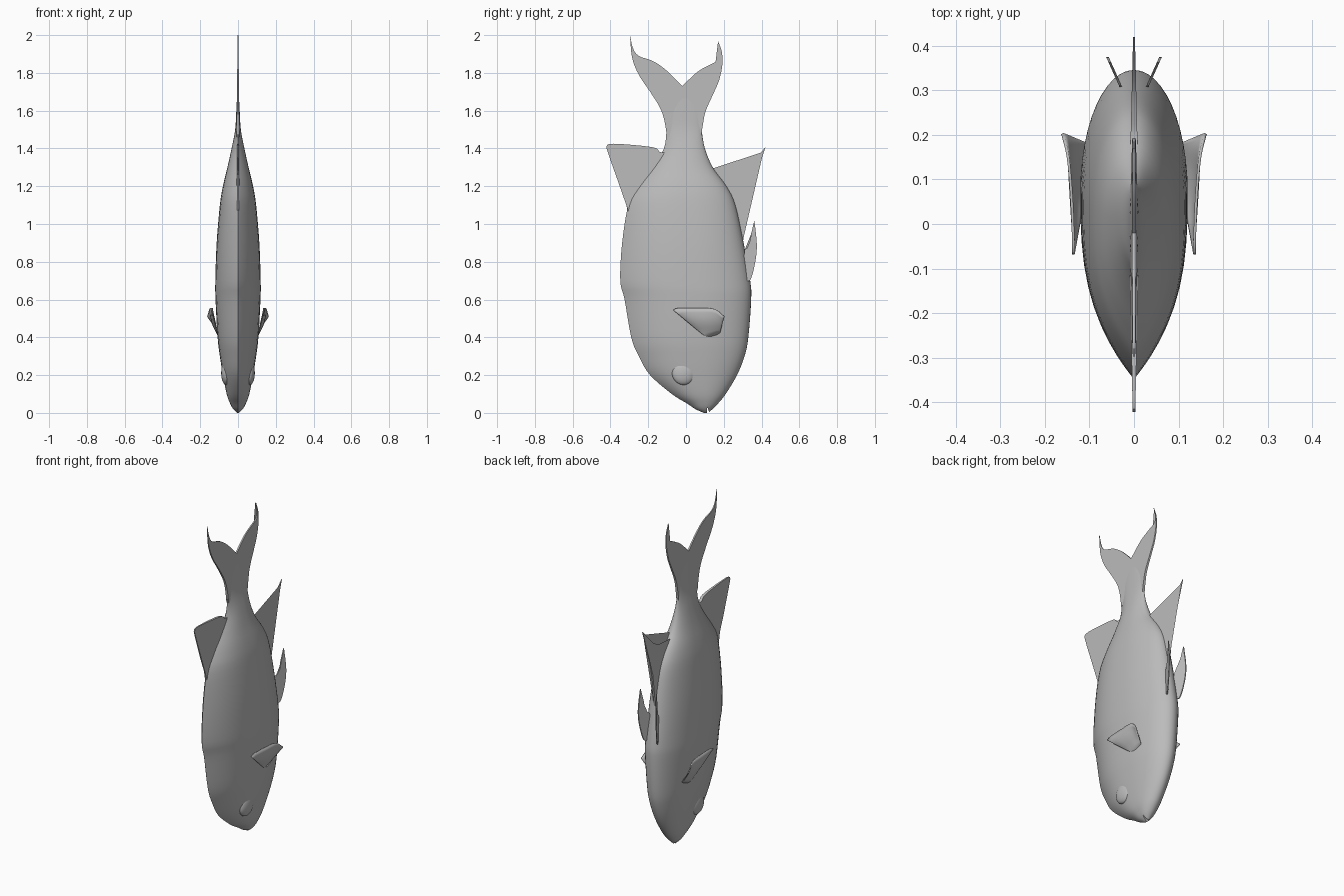
import bpy, bmesh, math
from mathutils import Vector

default = bpy.data.objects.get("Cube")
if default:
    bpy.data.objects.remove(default, do_unlink=True)

grey = bpy.data.materials.new("plain grey")
grey.use_nodes = True
COLOUR = (0.5, 0.5, 0.5, 1)
grey.diffuse_color = COLOUR
grey.node_tree.nodes["Principled BSDF"].inputs["Base Color"].default_value = COLOUR


def finish(bm, name, angle=45):
    """Turn a bmesh into a smooth-shaded grey object."""
    bmesh.ops.recalc_face_normals(bm, faces=bm.faces)
    mesh = bpy.data.meshes.new(name)
    bm.to_mesh(mesh)
    bm.free()
    mesh.materials.append(grey)
    obj = bpy.data.objects.new(name, mesh)
    bpy.context.collection.objects.link(obj)
    bpy.ops.object.select_all(action="DESELECT")
    obj.select_set(True)
    bpy.context.view_layer.objects.active = obj
    bpy.ops.object.shade_smooth_by_angle(angle=math.radians(angle))
    return obj


def spline(points, steps):
    """Catmull-Rom curve through points of any dimension."""
    pts = [Vector(p) for p in points]
    pts = [2 * pts[0] - pts[1]] + pts + [2 * pts[-1] - pts[-2]]
    out = []
    for a, b, c, d in zip(pts, pts[1:], pts[2:], pts[3:]):
        for i in range(steps):
            t = i / steps
            out.append(0.5 * (2 * b + (c - a) * t + (2 * a - 5 * b + 4 * c - d) * t ** 2
                              + (3 * b - a - 3 * c + d) * t ** 3))
    return out + [pts[-2]]


def skin(bm, rows, closed):
    """Join rows of points with quads."""
    rows = [[bm.verts.new(p) for p in row] for row in rows]
    n = len(rows[0])
    for low, high in zip(rows, rows[1:]):
        for i in range(n if closed else n - 1):
            j = (i + 1) % n
            bm.faces.new((low[i], low[j], high[j], high[i]))
    return rows


def plate_fin(name, curves, half_thickness, middle=lambda y: 0):
    """Thin fin from (y, z) edge curves that meet at sharp corners."""
    outline = [p for curve in curves for p in spline(curve, 4)[:-1]]
    bm = bmesh.new()
    sides = [[(middle(y) + s * half_thickness(y, z), y, z) for y, z in outline]
             for s in (-1, 1)]
    rows = skin(bm, sides, True)
    caps = [bm.faces.new(row) for row in rows]
    bmesh.ops.triangulate(bm, faces=caps)
    return finish(bm, name, 35)


# Body: sections given as height, back edge, belly edge, half width
sections = [
    (0, .095, .118, .004), (.02, .05, .14, .025), (.05, .005, .17, .042),
    (.1, -.075, .21, .06), (.2, -.19, .27, .08), (.3, -.25, .31, .096),
    (.4, -.29, .33, .108), (.6, -.325, .345, .119), (.7, -.348, .34, .12),
    (.9, -.338, .305, .113), (1.1, -.305, .262, .096), (1.2, -.25, .215, .08),
    (1.3, -.175, .142, .056), (1.4, -.117, .1, .034), (1.5, -.103, .083, .015),
    (1.6, -.1, .075, .009), (1.7, -.06, .03, .004),
]
SEGMENTS = 48
body_rows = []
for z, back, belly, width in spline(sections, 4):
    centre = back + 0.6 * (belly - back)
    ring = []
    for i in range(SEGMENTS):
        angle = math.tau * i / SEGMENTS
        c, s = math.cos(angle), math.sin(angle)
        if c < 0:   # keeled back
            x = math.copysign(1 - abs(c) ** 2.8, s)
            y = centre + c * (centre - back)
        else:       # round belly
            x, y = s, centre + c * (belly - centre)
        ring.append((x * width, y, z))
    body_rows.append(ring)
bm = bmesh.new()
rows = skin(bm, body_rows, True)
bm.faces.new(rows[0])
bm.faces.new(rows[-1])
body = finish(bm, "body")

# Mouth: a small wedge cut across the snout
bm = bmesh.new()
wedge = [(.108, -.02), (.13, -.02), (.113, .032)]
rows = skin(bm, [[(x, y, z) for y, z in wedge] for x in (-.1, .1)], True)
for row in rows:
    bm.faces.new(row)
cutter = finish(bm, "mouth_cutter")
cutter.hide_render = True
cutter.hide_viewport = True
cut = body.modifiers.new("mouth", "BOOLEAN")
cut.operation = "DIFFERENCE"
cut.solver = "EXACT"
cut.object = cutter

# Tail, thinning towards its tips
plate_fin("tail_fin", [
    [(-.1, 1.46), (-.115, 1.55), (-.14, 1.62), (-.19, 1.7), (-.25, 1.79), (-.285, 1.88), (-.297, 2)],
    [(-.297, 2), (-.28, 1.93), (-.25, 1.89), (-.17, 1.86), (-.1, 1.81), (-.02, 1.73)],
    [(-.02, 1.73), (.06, 1.805), (.13, 1.845), (.175, 1.868), (.185, 1.91), (.17, 1.968)],
    [(.17, 1.968), (.19, 1.91), (.192, 1.84), (.175, 1.76), (.145, 1.69), (.105, 1.6),
     (.09, 1.53), (.08, 1.46)],
    [(.08, 1.46), (-.1, 1.46)],
], lambda y, z: 0.002 + 0.011 * (2 - z))

# Back fin
plate_fin("dorsal_fin", [
    [(-.3, 1), (-.312, 1.1), (-.35, 1.2), (-.39, 1.31), (-.422, 1.405)],
    [(-.422, 1.405), (-.405, 1.424), (-.3, 1.42), (-.17, 1.405), (-.14, 1.382), (-.11, 1.378)],
    [(-.11, 1.378), (-.13, 1.25), (-.3, 1)],
], lambda y, z: 0.003 + 0.02 * max(0, y + .42))

# Belly fin near the tail
plate_fin("anal_fin", [
    [(.13, 1.29), (.18, 1.25), (.24, 1.258), (.32, 1.3), (.42, 1.405)],
    [(.42, 1.405), (.385, 1.3), (.345, 1.19), (.32, 1.08), (.308, .97), (.3, .88)],
    [(.3, .88), (.2, 1.1), (.13, 1.29)],
], lambda y, z: 0.002 + 0.025 * max(0, .42 - y))

for side, label in ((1, "left"), (-1, "right")):
    # Paired belly fins, splayed outwards
    plate_fin(label + "_pelvic_fin", [
        [(.3, .72), (.338, .7), (.365, .79), (.375, .89), (.362, 1.02)],
        [(.362, 1.02), (.346, .95), (.335, .89), (.31, .86)],
        [(.31, .86), (.3, .72)],
    ], lambda y, z: 0.003, lambda y, s=side: s * (.035 + .45 * (y - .32)))

    # Cupped side fin, fanning out from a narrow root
    tip_edge = spline([(.136, -.068, .545), (.136, -.04, .555), (.14, .06, .556),
                       (.148, .15, .55), (.161, .203, .51)], 4)
    root_edge = [Vector((.1, .12, .39)).lerp(Vector((.1, .18, .425)), i / 16) for i in range(17)]
    grid = []
    for k in range(7):
        t = k / 6
        row = []
        for i, (root, tip) in enumerate(zip(root_edge, tip_edge)):
            p = root.lerp(tip, t)
            bulge = .018 * math.sin(math.pi * t) * math.sin(math.pi * i / 16)
            row.append((side * (p.x + bulge), p.y, p.z))
        grid.append(row)
    bm = bmesh.new()
    skin(bm, grid, False)
    fin = finish(bm, label + "_pectoral_fin")
    thick = fin.modifiers.new("thickness", "SOLIDIFY")
    thick.thickness = 0.006
    thick.offset = 0

    # Eye, a shallow bulge
    bm = bmesh.new()
    bmesh.ops.create_uvsphere(bm, u_segments=32, v_segments=16, radius=1)
    for v in bm.verts:
        v.co = (side * (.063 + .026 * v.co.x), -.012 + .062 * v.co.y, .212 + .064 * v.co.z)
    finish(bm, label + "_eye")
